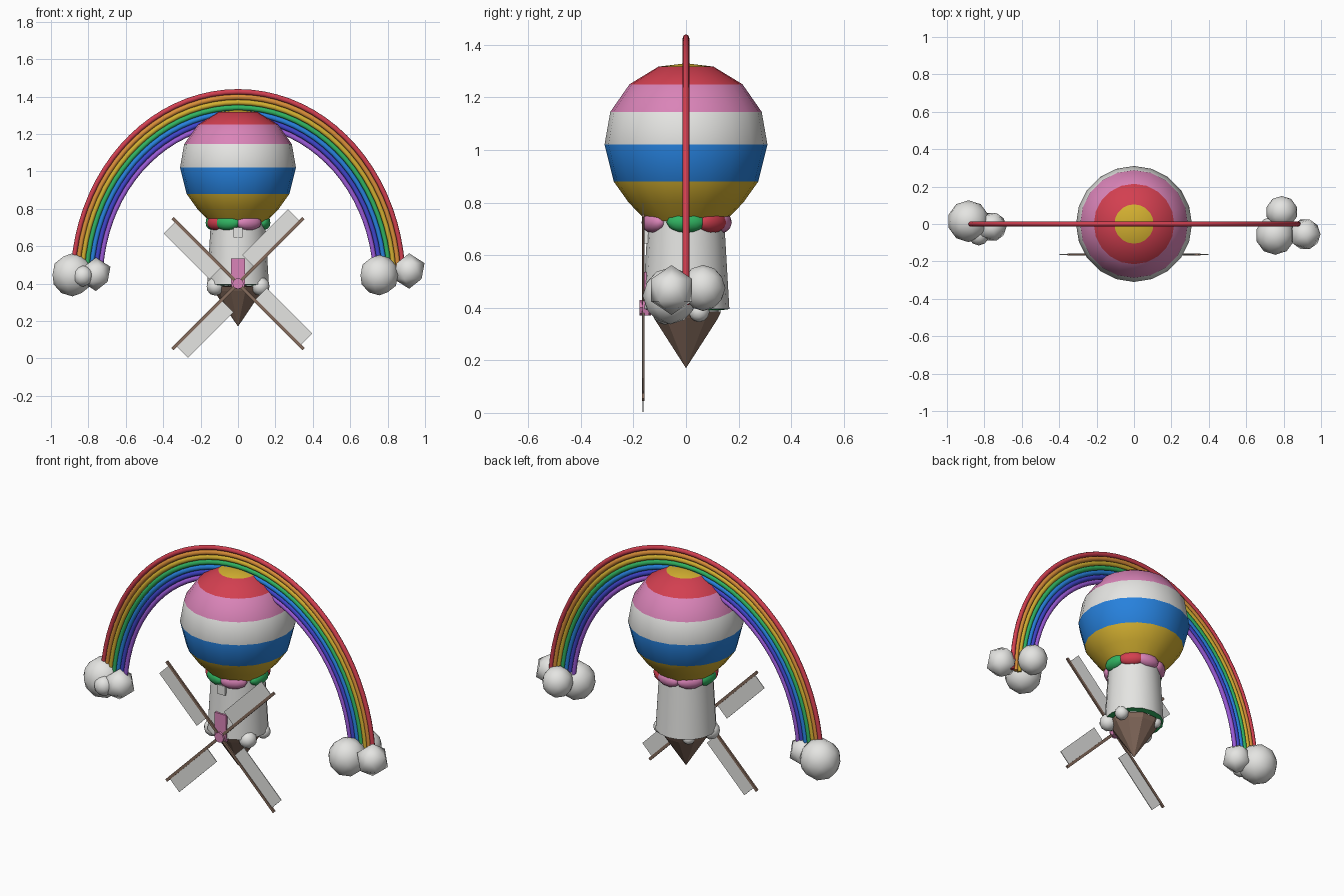
import bpy, bmesh
from math import pi, sin, cos, radians
from mathutils import Matrix

cube = bpy.data.objects.get("Cube")
if cube:
    bpy.data.objects.remove(cube, do_unlink=True)

COLOURS = {
    "red": (0.65, 0.05, 0.08), "orange": (0.70, 0.27, 0.04),
    "yellow": (0.65, 0.43, 0.03), "green": (0.03, 0.45, 0.12),
    "blue": (0.02, 0.22, 0.72), "indigo": (0.05, 0.06, 0.60),
    "purple": (0.32, 0.10, 0.66), "pink": (0.70, 0.23, 0.48),
    "white": (0.78, 0.78, 0.76), "brown": (0.24, 0.15, 0.11),
}
MATS = {}
for name, rgb in COLOURS.items():
    m = bpy.data.materials.new(name)
    m.use_nodes = True
    m.diffuse_color = (*rgb, 1)
    m.node_tree.nodes["Principled BSDF"].inputs["Base Color"].default_value = (*rgb, 1)
    MATS[name] = m


def finish(name, bm, colours, smooth=None):
    bmesh.ops.recalc_face_normals(bm, faces=bm.faces)
    me = bpy.data.meshes.new(name)
    bm.to_mesh(me)
    bm.free()
    for c in colours:
        me.materials.append(MATS[c])
    ob = bpy.data.objects.new(name, me)
    bpy.context.collection.objects.link(ob)
    if smooth:
        bpy.ops.object.select_all(action='DESELECT')
        ob.select_set(True)
        bpy.context.view_layer.objects.active = ob
        bpy.ops.object.shade_smooth_by_angle(angle=radians(smooth))
    return ob


def lathe(name, profile, colours, sides, smooth=None):
    """Revolve (radius, z) points; colours has one entry per band."""
    bm = bmesh.new()
    rings = []
    for r, z in profile:
        n = sides if r else 1
        rings.append([bm.verts.new((r * cos(2 * pi * i / sides), r * sin(2 * pi * i / sides), z))
                      for i in range(n)])
    used = list(dict.fromkeys(colours))
    for a, b, c in zip(rings, rings[1:], colours):
        for i in range(sides):
            j = (i + 1) % sides
            loop = [a[i % len(a)], a[j % len(a)], b[j % len(b)], b[i % len(b)]]
            bm.faces.new(list(dict.fromkeys(loop))).material_index = used.index(c)
    return finish(name, bm, used, smooth)


def box(name, lo, hi, colour):
    bm = bmesh.new()
    bmesh.ops.create_cube(bm, size=1)
    for v in bm.verts:
        v.co = [l if c < 0 else h for c, l, h in zip(v.co, lo, hi)]
    return finish(name, bm, [colour])


def blob(name, pos, size, colour, detail=2, turn=0):
    bm = bmesh.new()
    bmesh.ops.create_icosphere(bm, subdivisions=detail, radius=1)
    ob = finish(name, bm, [colour], 60)
    ob.location, ob.scale, ob.rotation_euler.z = pos, size, turn
    return ob


# Striped balloon
lathe("balloon",
      [(0, 1.33), (0.105, 1.317), (0.215, 1.25), (0.288, 1.145), (0.31, 1.02),
       (0.275, 0.88), (0.218, 0.80), (0.15, 0.73), (0, 0.73)],
      ["yellow", "red", "pink", "white", "blue", "yellow", "yellow", "red"], 20, 35)

# Tower with green floor rim, and the pointed base below it
lathe("tower", [(0, 0.74), (0.145, 0.74), (0.165, 0.395), (0.13, 0.39)],
      ["white", "white", "green"], 16, 40)
lathe("pointed_base", [(0, 0.39), (0.14, 0.385), (0.128, 0.36), (0, 0.17)],
      ["brown"] * 3, 10)

# Bushes around the balloon mouth
for deg, colour in [(0, "green"), (45, "red"), (82, "pink"), (135, "pink"),
                    (180, "green"), (212, "red"), (245, "green"), (295, "pink")]:
    a = radians(deg)
    blob("mouth_bush", (0.135 * cos(a), 0.135 * sin(a), 0.725),
         (0.04, 0.075, 0.042), colour, 2, a)

# Small clouds at the tower foot
for x, y, r in [(-0.12, -0.06, 0.05), (0.12, -0.08, 0.05), (0.13, 0.05, 0.04), (-0.08, 0.09, 0.035)]:
    blob("foot_cloud", (x, y, 0.385), (r, r, r), "white", 2)

# Door and window on the front
bm = bmesh.new()
outline = [(-0.03, 0.37), (0.03, 0.37), (0.037, 0.40), (0.037, 0.535), (-0.037, 0.535), (-0.037, 0.40)]
face = bm.faces.new([bm.verts.new((x, -0.165, z)) for x, z in outline])
ext = bmesh.ops.extrude_face_region(bm, geom=[face])
for v in ext["geom"]:
    if isinstance(v, bmesh.types.BMVert):
        v.co.y = -0.14
finish("door", bm, ["pink"])
box("window", (-0.025, -0.158, 0.645), (0.025, -0.13, 0.70), "white")

# Windmill hub, arms and sails
bm = bmesh.new()
bmesh.ops.create_cone(bm, cap_ends=True, segments=8, radius1=0.03, radius2=0.03, depth=0.045,
                      matrix=Matrix.Translation((0, -0.155, 0.40)) @ Matrix.Rotation(pi / 2, 4, 'X'))
finish("mill_hub", bm, ["pink"])
for k in range(4):
    arm = box("mill_arm", (0, -0.005, -0.008), (0.495, 0.005, 0.008), "brown")
    sail = box("mill_sail", (0.125, -0.002, 0.004), (0.47, 0.002, 0.092), "white")
    for ob in (arm, sail):
        ob.location = (0, -0.163, 0.40)
        ob.rotation_euler.y = -(pi / 4 + k * pi / 2)

# Rainbow tubes, stretched taller than a half circle
ARC_STEPS = 40
for i, colour in enumerate(["red", "orange", "yellow", "green", "blue", "indigo", "purple"]):
    radius = 0.883 - i * 0.0245
    bm = bmesh.new()
    prev = None
    for s in range(ARC_STEPS + 1):
        a = pi * s / ARC_STEPS
        ring = []
        for t in range(8):
            b = 2 * pi * t / 8
            r = radius + 0.0125 * cos(b)
            ring.append(bm.verts.new((r * cos(a), 0.0125 * sin(b), 0.41 + 1.15 * r * sin(a))))
        if prev:
            for t in range(8):
                u = (t + 1) % 8
                bm.faces.new((prev[t], prev[u], ring[u], ring[t]))
        if s in (0, ARC_STEPS):
            bm.faces.new(ring)
        prev = ring
    finish("rainbow_" + colour, bm, [colour], 60)

# Clouds at the rainbow's ends
for x, y, z, r, detail in [
        (-0.885, 0.015, 0.447, 0.112, 2), (-0.76, -0.015, 0.45, 0.087, 1), (-0.83, -0.06, 0.44, 0.055, 2),
        (0.755, -0.06, 0.445, 0.105, 2), (0.79, 0.065, 0.475, 0.085, 2), (0.915, -0.055, 0.467, 0.092, 1)]:
    blob("rainbow_cloud", (x, y, z), (r, r, r * 1.03), "white", detail)
